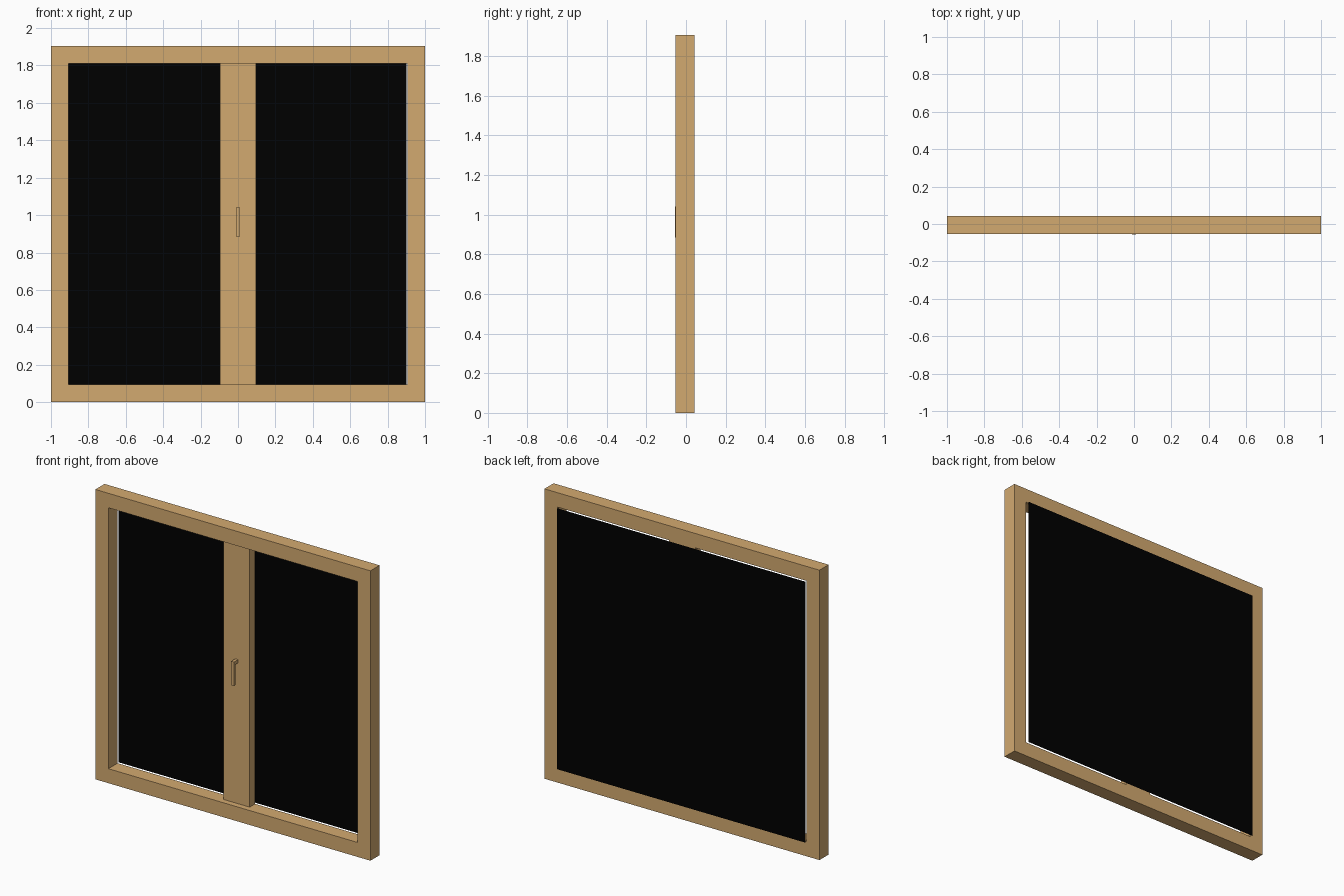
import bpy
import bmesh

old = bpy.data.objects.get("Cube")
if old:
    bpy.data.objects.remove(old, do_unlink=True)


def material(name, colour):
    mat = bpy.data.materials.new(name)
    mat.use_nodes = True
    mat.diffuse_color = colour
    mat.node_tree.nodes["Principled BSDF"].inputs["Base Color"].default_value = colour
    return mat


wood = material("light wood", (0.65, 0.40, 0.163, 1))
dark = material("dark glass", (0, 0, 0, 1))


def finish(name, bm, mat):
    mesh = bpy.data.meshes.new(name)
    bm.to_mesh(mesh)
    bm.free()
    mesh.materials.append(mat)
    obj = bpy.data.objects.new(name, mesh)
    bpy.context.collection.objects.link(obj)


def sheet(bm, x0, x1, z0, z1, y):
    corners = [(x0, y, z0), (x1, y, z0), (x1, y, z1), (x0, y, z1)]
    return bm.faces.new([bm.verts.new(c) for c in corners])


def extrude_back(bm, depth):
    new = bmesh.ops.extrude_face_region(bm, geom=list(bm.faces), use_keep_orig=True)
    verts = [g for g in new["geom"] if isinstance(g, bmesh.types.BMVert)]
    bmesh.ops.translate(bm, verts=verts, vec=(0, depth, 0))
    bmesh.ops.recalc_face_normals(bm, faces=bm.faces)


def block(name, x, z0, z1, y0, y1):
    bm = bmesh.new()
    sheet(bm, -x, x, z0, z1, y0)
    extrude_back(bm, y1 - y0)
    finish(name, bm, wood)


HEIGHT, BORDER = 1.905, 0.095
FRONT, BACK = -0.053, 0.042
POST_FRONT = -0.014

# Outer frame: a board inset to leave a rim, then given depth
bm = bmesh.new()
board = sheet(bm, -1, 1, 0, HEIGHT, FRONT)
bm.normal_update()
bmesh.ops.inset_individual(bm, faces=[board], thickness=BORDER, use_even_offset=True)
bm.faces.remove(board)
extrude_back(bm, BACK - FRONT)
finish("window_frame", bm, wood)

# Centre post, set back from the front of the frame
block("centre_post", 0.095, BORDER, HEIGHT - BORDER, POST_FRONT, BACK - 0.002)

# Handle: hanging grip with a short stem at its top
block("handle_grip", 0.01, 0.885, 1.042, -0.056, -0.042)
block("handle_stem", 0.01, 1.02, 1.042, -0.042, POST_FRONT)

# Glass pane, just behind the frame
bm = bmesh.new()
sheet(bm, -0.908, 0.9, BORDER, HEIGHT - BORDER, 0.056)
finish("glass_pane", bm, dark)
